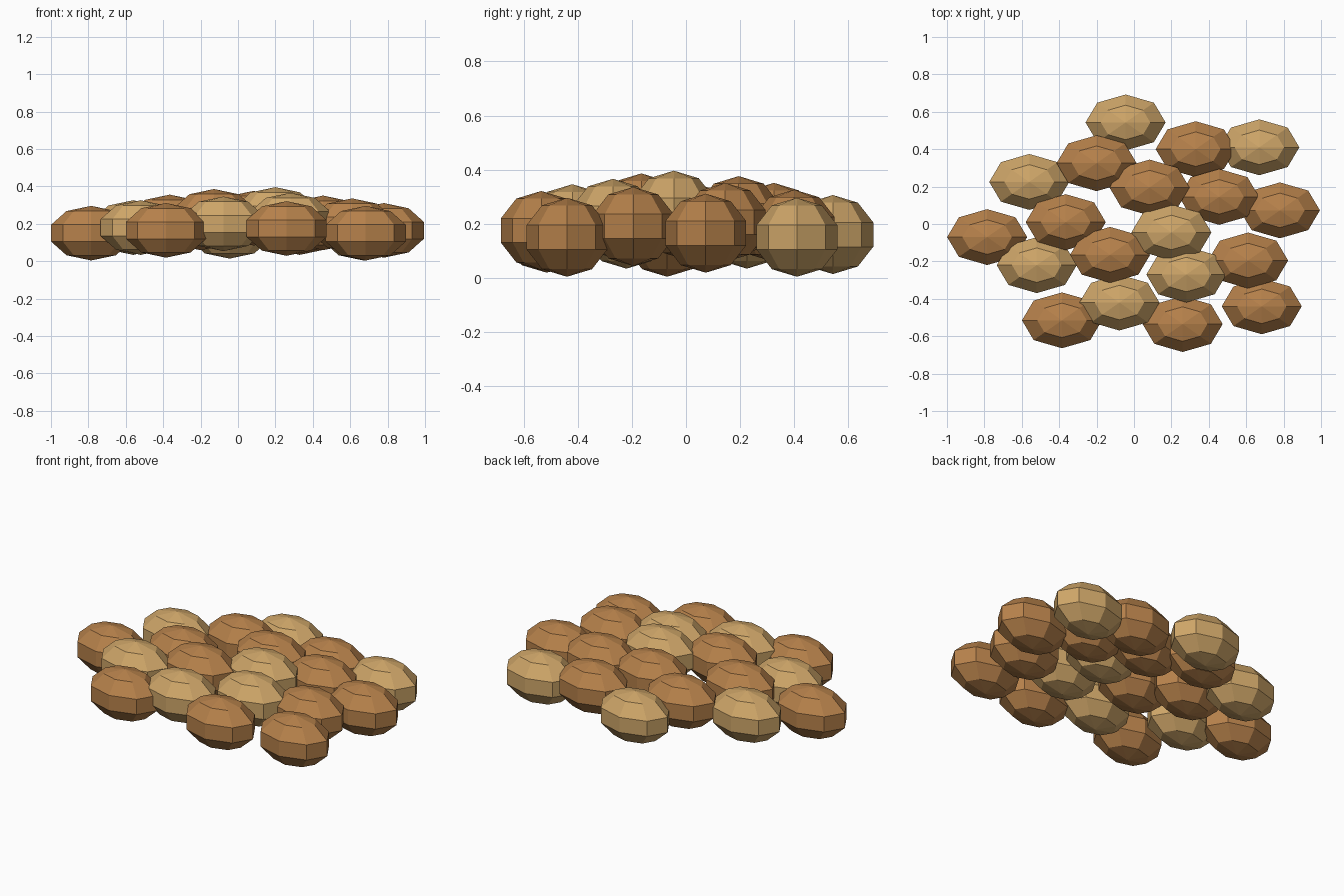
import bpy

if "Cube" in bpy.data.objects:
    bpy.data.objects.remove(bpy.data.objects["Cube"])


def flat_colour(name, rgb):
    mat = bpy.data.materials.new(name)
    mat.diffuse_color = (*rgb, 1)
    mat.use_nodes = True
    mat.node_tree.nodes["Principled BSDF"].inputs["Base Color"].default_value = mat.diffuse_color
    return mat


brown = flat_colour("brown", (0.47, 0.22, 0.07))
tan = flat_colour("tan", (0.62, 0.38, 0.14))

# centre of each lump in the heap
BROWN = [(.33, .40, .18), (-.20, .325, .205), (.083, .195, .23), (.455, .145, .205),
         (.78, .073, .165), (-.365, .01, .21), (-.785, -.07, .15), (-.128, -.165, .24),
         (.61, -.195, .19), (-.385, -.515, .165), (.26, -.535, .175), (.683, -.44, .15)]
TAN = [(-.045, .543, .16), (.67, .41, .15), (-.56, .225, .18), (.20, -.045, .25),
       (-.52, -.22, .18), (.28, -.27, .22), (-.078, -.42, .20)]


# low-poly ellipsoid: eight sides, five bands
def lump(name, centre, mat):
    bpy.ops.mesh.primitive_uv_sphere_add(segments=8, ring_count=5, radius=1, location=centre)
    ob = bpy.context.object
    ob.name = name
    ob.scale = (.225, .157, .146)
    ob.data.materials.append(mat)


for i, c in enumerate(BROWN):
    lump(f"brown_lump_{i + 1}", c, brown)
for i, c in enumerate(TAN):
    lump(f"tan_lump_{i + 1}", c, tan)
